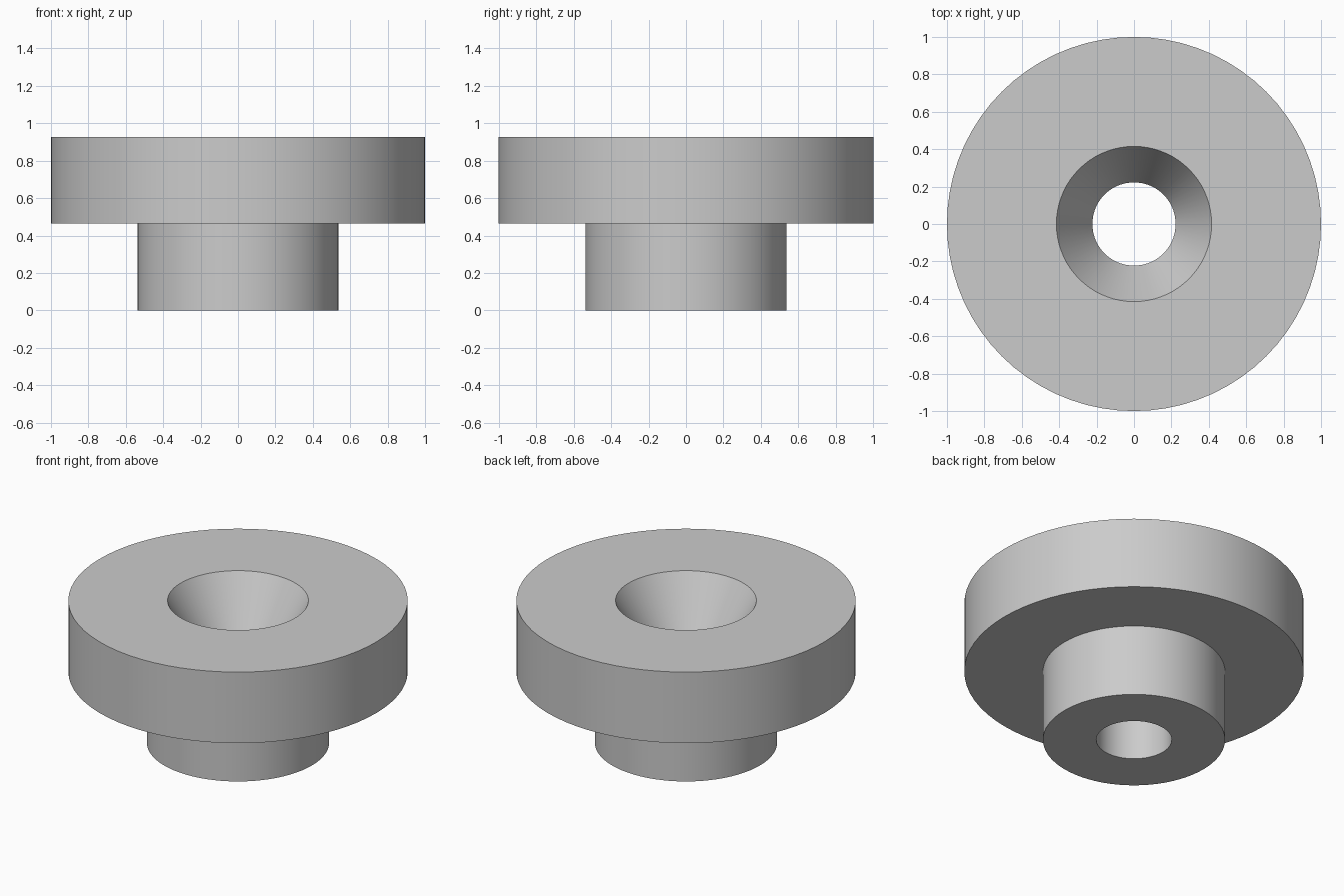
import bpy
import bmesh
from math import tau, radians

SEGMENTS = 72

cube = bpy.data.objects.get("Cube")
if cube:
    bpy.data.objects.remove(cube, do_unlink=True)

# Plain grey finish
grey = bpy.data.materials.new("plain_grey")
grey.use_nodes = True
colour = (0.6, 0.6, 0.6, 1)
grey.diffuse_color = colour
grey.node_tree.nodes["Principled BSDF"].inputs["Base Color"].default_value = colour


def lathe(name, profile):
    """Turn a closed (radius, height) profile around the z axis."""
    bm = bmesh.new()
    verts = [bm.verts.new((r, 0, z)) for r, z in profile]
    edges = [bm.edges.new((a, b)) for a, b in zip(verts, verts[1:] + verts[:1])]
    bmesh.ops.spin(bm, geom=verts + edges, cent=(0, 0, 0), axis=(0, 0, 1),
                   angle=tau, steps=SEGMENTS, use_merge=True)
    bmesh.ops.remove_doubles(bm, verts=bm.verts[:], dist=1e-5)
    bmesh.ops.recalc_face_normals(bm, faces=bm.faces[:])
    mesh = bpy.data.meshes.new(name)
    bm.to_mesh(mesh)
    bm.free()
    mesh.materials.append(grey)
    obj = bpy.data.objects.new(name, mesh)
    bpy.context.collection.objects.link(obj)
    return obj


# Dimensions
bore, sink, hub, flange = 0.2225, 0.415, 0.5365, 1.0
step, top, sink_depth = 0.465, 0.927, 0.33

# Stepped bushing: hub, wide flange, countersunk bore
bushing = lathe("flanged_bushing", [
    (bore, 0), (hub, 0), (hub, step), (flange, step),
    (flange, top), (sink, top), (bore, top - sink_depth),
])

# Smooth round walls with crisp rims
bpy.ops.object.select_all(action="DESELECT")
bushing.select_set(True)
bpy.context.view_layer.objects.active = bushing
bpy.ops.object.shade_smooth_by_angle(angle=radians(25))
